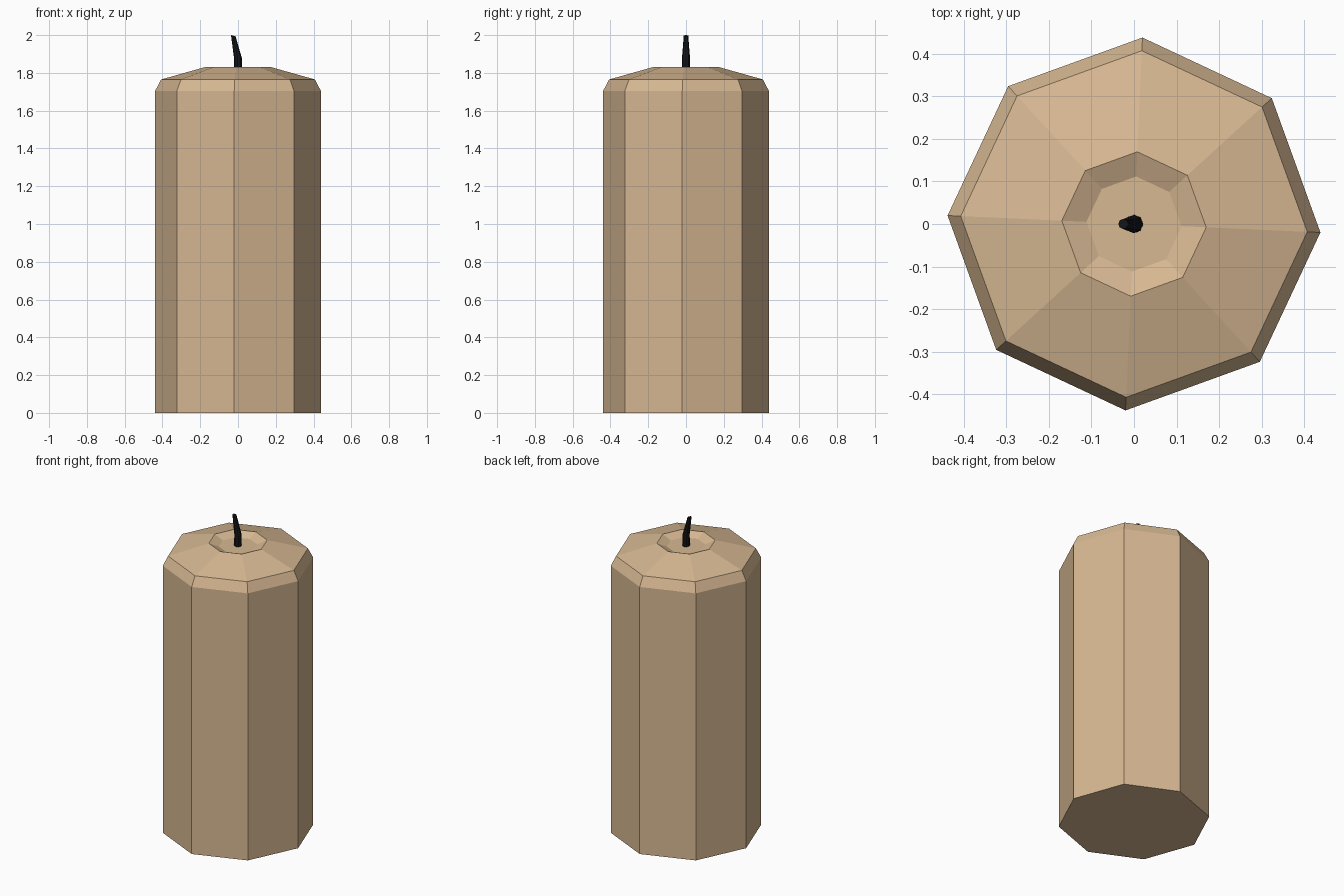
import bpy, bmesh, math
from mathutils import Vector

if "Cube" in bpy.data.objects:
    bpy.data.objects.remove(bpy.data.objects["Cube"])

SIDES = 8
TURN = math.radians(-2.6)  # slight turn of the octagon


def material(name, colour):
    m = bpy.data.materials.new(name)
    m.diffuse_color = (*colour, 1)
    m.use_nodes = True
    m.node_tree.nodes["Principled BSDF"].inputs["Base Color"].default_value = m.diffuse_color
    return m


def stacked_rings(name, rings, mat):
    """Closed solid from rings of (centre x, z, radius, tilt)."""
    bm = bmesh.new()
    loops = []
    for cx, z, r, tilt in rings:
        loop = []
        for i in range(SIDES):
            a = TURN + i * math.tau / SIDES
            dx = r * math.cos(a)
            loop.append(bm.verts.new(Vector((cx + dx, r * math.sin(a), z + dx * tilt))))
        loops.append(loop)
    for low, high in zip(loops, loops[1:]):
        for i in range(SIDES):
            j = (i + 1) % SIDES
            bm.faces.new((low[i], low[j], high[j], high[i]))
    bm.faces.new(loops[0][::-1])
    bm.faces.new(loops[-1])
    bmesh.ops.recalc_face_normals(bm, faces=bm.faces)
    mesh = bpy.data.meshes.new(name)
    bm.to_mesh(mesh)
    bm.free()
    mesh.materials.append(mat)
    obj = bpy.data.objects.new(name, mesh)
    bpy.context.collection.objects.link(obj)
    return obj


wax = material("beige wax", (0.68, 0.48, 0.29))
char = material("black wick", (0.008, 0.008, 0.008))

# Wax body: straight wall, bevelled shoulder, sloped top, shallow melted dish
stacked_rings("candle_body", [
    (0, 0.0, 0.439, 0),
    (0, 1.705, 0.439, 0),
    (0, 1.765, 0.408, 0),
    (0, 1.832, 0.17, 0),
    (0, 1.808, 0.112, 0),
], wax)

# Wick: short upright stem, then a tapered lean to the left
stacked_rings("wick", [
    (0, 1.80, 0.022, 0),
    (-0.001, 1.882, 0.021, -0.1),
    (-0.025, 1.997, 0.012, -0.22),
], char)
